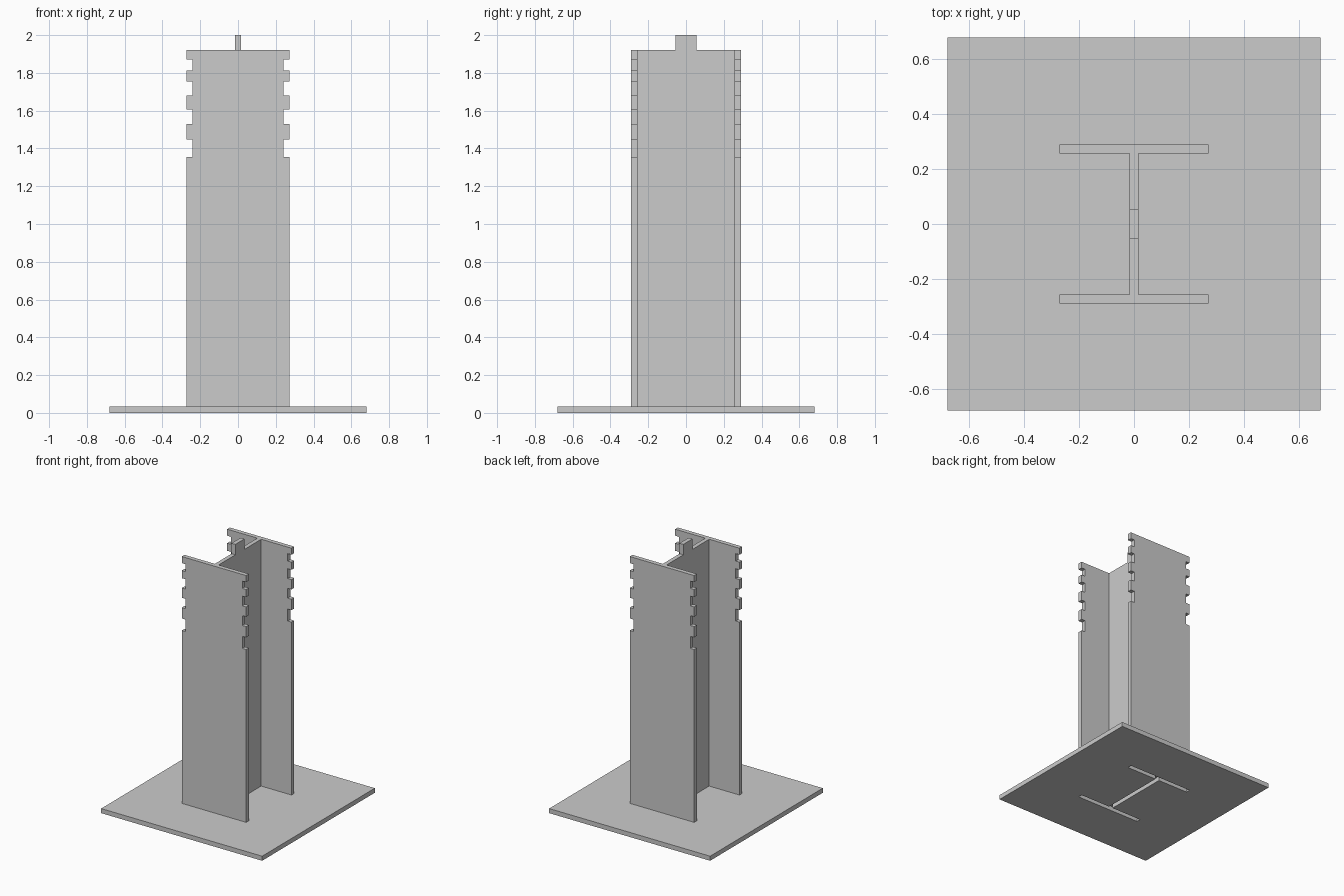
import bpy, bmesh
from math import pi

if "Cube" in bpy.data.objects:
    bpy.data.objects.remove(bpy.data.objects["Cube"])

PLATE, TOP = 0.035, 1.92          # plate thickness, column top
HALF_W, NOTCH_W = 0.272, 0.24     # flange half width, at notches
Y_IN, Y_OUT, WEB = 0.257, 0.29, 0.016


def sheet(name, loops, thickness, location, rotation=(0, 0, 0)):
    """Flat sheet cut from closed outlines (inner loops become holes)."""
    curve = bpy.data.curves.new(name, 'CURVE')
    curve.dimensions = '2D'
    curve.fill_mode = 'BOTH'
    curve.extrude = thickness / 2
    for pts in loops:
        s = curve.splines.new('POLY')
        s.points.add(len(pts) - 1)
        for p, (x, y) in zip(s.points, pts):
            p.co = (x, y, 0, 1)
        s.use_cyclic_u = True
    tmp = bpy.data.objects.new(name + "_outline", curve)
    bpy.context.collection.objects.link(tmp)
    dg = bpy.context.evaluated_depsgraph_get()
    mesh = bpy.data.meshes.new_from_object(tmp.evaluated_get(dg))
    bpy.data.objects.remove(tmp)
    bm = bmesh.new()
    bm.from_mesh(mesh)
    bmesh.ops.remove_doubles(bm, verts=bm.verts, dist=1e-5)
    bmesh.ops.recalc_face_normals(bm, faces=bm.faces)
    for f in bm.faces:
        f.smooth = False
    bm.to_mesh(mesh)
    bm.free()
    mesh.name = name
    obj = bpy.data.objects.new(name, mesh)
    obj.location, obj.rotation_euler = location, rotation
    bpy.context.collection.objects.link(obj)
    return obj


def mirrored(half):
    """Close a right-hand half outline with its mirror image."""
    return half + [(-x, y) for x, y in reversed(half)]


# base plate with the I-shaped slot
square = mirrored([(0.68, -0.68), (0.68, 0.68)])
slot = mirrored([(HALF_W, -Y_OUT), (HALF_W, -Y_IN), (WEB, -Y_IN),
                 (WEB, Y_IN), (HALF_W, Y_IN), (HALF_W, Y_OUT)])
sheet("base_plate", [square, slot], PLATE, (0, 0, PLATE / 2))

# notched flanges, front and back
half = [(HALF_W, PLATE)]
for lo, hi in [(1.355, 1.447), (1.53, 1.605), (1.68, 1.755), (1.813, 1.87)]:
    half += [(HALF_W, lo), (NOTCH_W, lo), (NOTCH_W, hi), (HALF_W, hi)]
half.append((HALF_W, TOP))
for name, side in (("front_flange", -1), ("back_flange", 1)):
    sheet(name, [mirrored(half)], Y_OUT - Y_IN,
          (0, side * (Y_IN + Y_OUT) / 2, 0), (pi / 2, 0, 0))

# web with the tab on top
web = mirrored([(Y_IN, PLATE), (Y_IN, TOP), (0.055, TOP), (0.055, 2.0)])
sheet("web", [web], 2 * WEB, (0, 0, 0), (pi / 2, 0, pi / 2))
